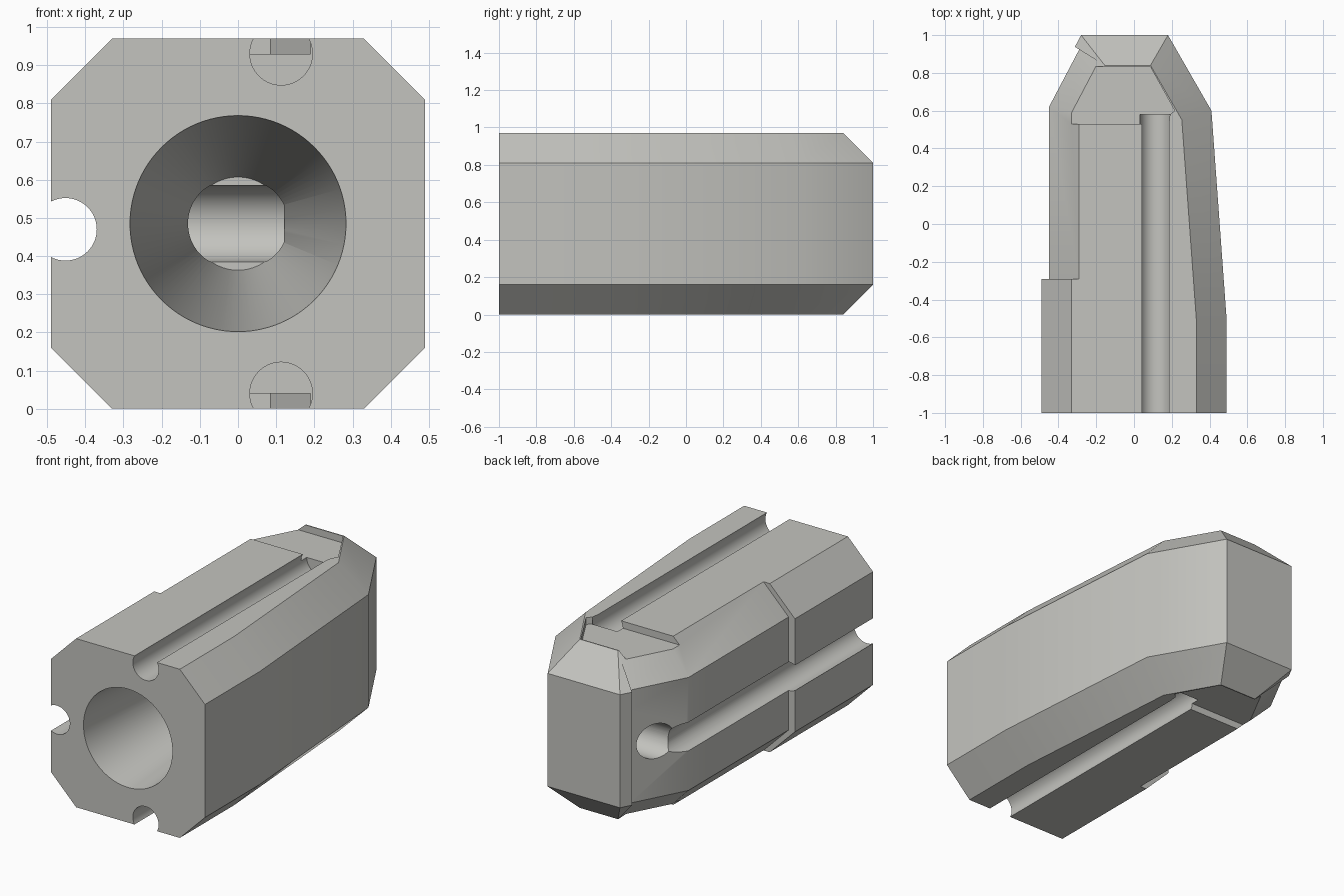
import bpy, bmesh, math
from mathutils import Vector

if "Cube" in bpy.data.objects:
    bpy.data.objects.remove(bpy.data.objects["Cube"])

H, C = 0.97, 0.16          # body height and edge chamfer


def make(name, bm):
    bmesh.ops.recalc_face_normals(bm, faces=bm.faces)
    me = bpy.data.meshes.new(name)
    bm.to_mesh(me)
    bm.free()
    ob = bpy.data.objects.new(name, me)
    bpy.context.collection.objects.link(ob)
    return ob


def inset(pts, amounts):
    """Move each edge of a counter-clockwise outline inward by its own amount."""
    lines = []
    for i, p in enumerate(pts):
        a, b = Vector(p), Vector(pts[(i + 1) % len(pts)])
        d = (b - a).normalized()
        n = Vector((d.y, -d.x))
        lines.append((n, n.dot(a) - amounts[i]))
    out = []
    for i in range(len(pts)):
        (n1, c1), (n2, c2) = lines[i - 1], lines[i]
        det = n1.x * n2.y - n1.y * n2.x
        out.append(((c1 * n2.y - c2 * n1.y) / det, (n1.x * c2 - n2.x * c1) / det))
    return out


def prism(name, levels):
    """Loft matching outlines: levels is a list of (z, outline)."""
    bm = bmesh.new()
    rings = [[bm.verts.new((x, y, z)) for x, y in pts] for z, pts in levels]
    n = len(rings[0])
    for a, b in zip(rings, rings[1:]):
        for i in range(n):
            j = (i + 1) % n
            bm.faces.new((a[i], a[j], b[j], b[i]))
    bm.faces.new(rings[0][::-1])
    bm.faces.new(rings[-1])
    return make(name, bm)


def chamfered(name, pts, amounts):
    small = inset(pts, amounts)
    return prism(name, [(0, small), (C, pts), (H - C, pts), (H, small)])


def round_cutter(name, start, end, r1, r2, segs=64):
    """Cylinder or cone between two points."""
    a, b = Vector(start), Vector(end)
    bm = bmesh.new()
    bmesh.ops.create_cone(bm, cap_ends=True, segments=segs, radius1=r1, radius2=r2,
                          depth=(b - a).length)
    rot = (b - a).to_track_quat('Z', 'Y').to_matrix().to_4x4()
    bmesh.ops.transform(bm, matrix=rot, verts=bm.verts)
    bmesh.ops.translate(bm, vec=(a + b) / 2, verts=bm.verts)
    return make(name, bm)


def combine(target, other, op):
    m = target.modifiers.new("bool", 'BOOLEAN')
    m.operation, m.solver, m.object = op, 'EXACT', other
    bpy.context.view_layer.objects.active = target
    bpy.ops.object.modifier_apply(modifier=m.name)
    bpy.data.objects.remove(other, do_unlink=True)


# Main body: tapered plan with chamfered top and bottom edges
body = chamfered("body",
                 [(-0.45, -1), (0.49, -1), (0.49, -0.5), (0.41, 0.6),
                  (0.18, 1), (-0.25, 1), (-0.45, 0.62)],
                 [0, C, C, C, C, C, C])

# Wider step on the front left
step = chamfered("side_step", [(-0.49, -1), (0, -1), (0, -0.29), (-0.49, -0.29)],
                 [0, 0, 0, C])
combine(body, step, 'UNION')

# Raised lip wrapping the back left corner
bm = bmesh.new()
for z_side, z_flat in ((C, 0), (H - C, H)):
    for x, y, z in ((-0.28, 1, z_side), (-0.313, 0.938, z_side), (-0.155, 0.84, z_flat),
                    (0, 0.84, z_flat), (0, 1, z_side)):
        bm.verts.new((x, y, z))
bmesh.ops.convex_hull(bm, input=bm.verts)
combine(body, make("corner_lip", bm), 'UNION')

# Shallow pockets and lengthwise grooves on the top and the bottom
pocket = [(-0.6, 0.53), (0.185, 0.53), (0.19, 0.58), (0.215, 0.6),
          (0.085, 0.834), (-0.6, 0.834)]
for z0, z1, zc in ((0.93, 1.1, 0.93), (-0.13, 0.04, 0.04)):
    combine(body, prism("pocket_cutter", [(z0, pocket), (z1, pocket)]), 'DIFFERENCE')
    combine(body, round_cutter("groove_cutter", (0.113, -1.1, zc), (0.113, 0.58, zc),
                               0.082, 0.082), 'DIFFERENCE')

# Side groove running off the back taper
combine(body, round_cutter("side_groove_cutter", (-0.452, -1.1, 0.47), (-0.452, 1.1, 0.47),
                           0.082, 0.082), 'DIFFERENCE')

# Conical front bore and the blind cross hole it meets
slope = (0.283 - 0.122) / 1.79
combine(body, round_cutter("bore_cutter", (0, -1.1, 0.485), (0, 0.79, 0.485),
                           0.283 + 0.1 * slope, 0.122, 96), 'DIFFERENCE')
combine(body, round_cutter("cross_hole_cutter", (-0.7, 0.79, 0.485), (0.12, 0.79, 0.485),
                           0.1, 0.1), 'DIFFERENCE')

# Single grey finish
mat = bpy.data.materials.new("light_grey")
mat.diffuse_color = (0.55, 0.55, 0.52, 1)
mat.use_nodes = True
mat.node_tree.nodes["Principled BSDF"].inputs["Base Color"].default_value = mat.diffuse_color
body.data.materials.clear()
body.data.materials.append(mat)
for p in body.data.polygons:
    p.material_index = 0
body.select_set(True)
bpy.context.view_layer.objects.active = body
bpy.ops.object.shade_smooth_by_angle(angle=math.radians(28))
